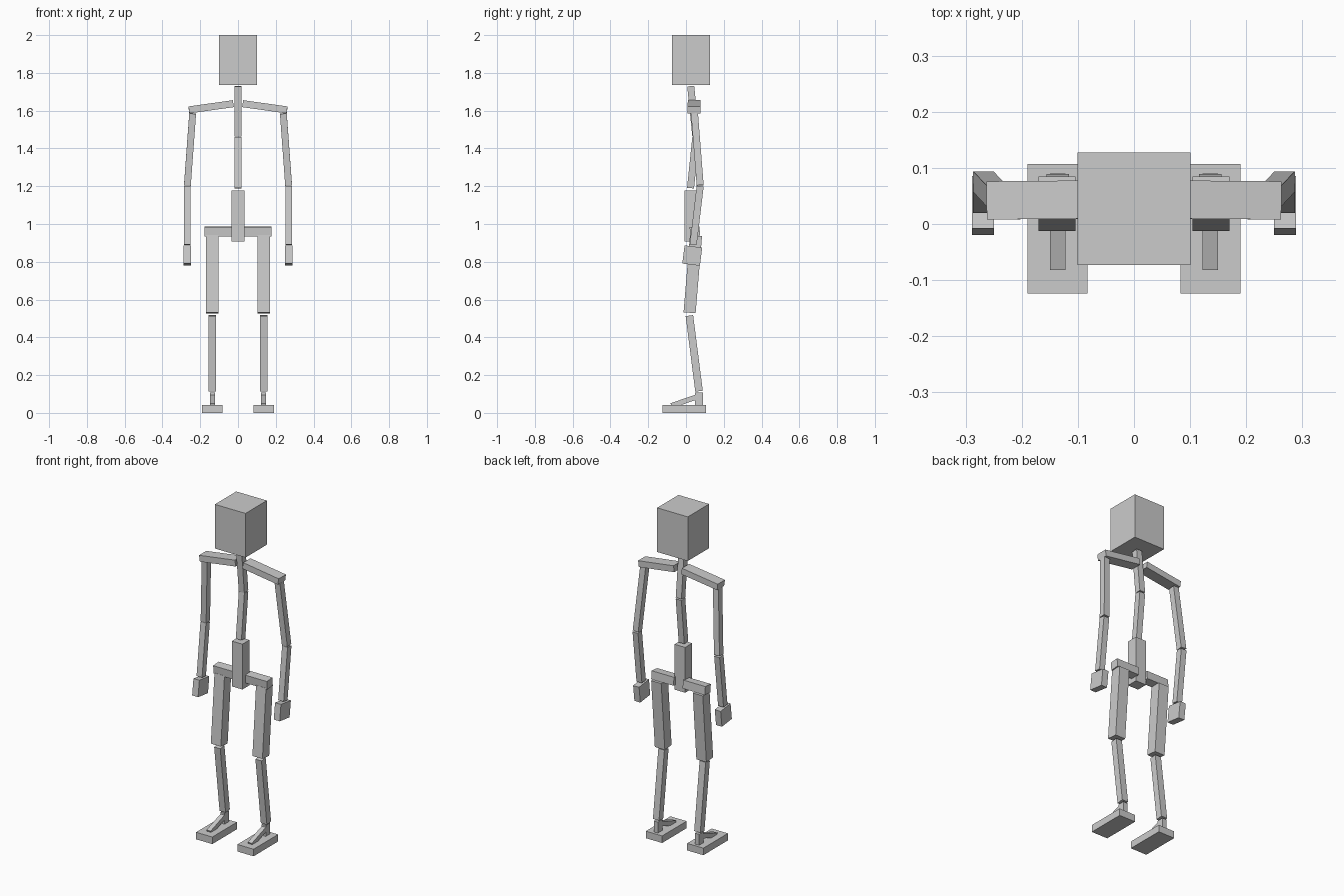
import bpy
from mathutils import Vector, Matrix


def beam(name, a, b, w, t, ref=(1, 0, 0), mirror=False):
    """Box from a to b; w is its width along ref, t its other thickness."""
    a, b, side = Vector(a), Vector(b), Vector(ref)
    axis = (b - a).normalized()
    side = (side - axis * side.dot(axis)).normalized()
    other = axis.cross(side)
    rot = Matrix((side, other, axis)).transposed().to_4x4()
    bpy.ops.mesh.primitive_cube_add(size=1)
    ob = bpy.context.object
    ob.name = name
    size = Matrix.Diagonal((w, t, (b - a).length, 1))
    ob.data.transform(Matrix.Translation((a + b) / 2) @ rot @ size)
    if mirror:
        ob.modifiers.new("Mirror", 'MIRROR')
    return ob


# Head, spine and pelvis
beam("head", (0, 0.027, 1.737), (0, 0.027, 2.0), 0.202, 0.201)
beam("upper_spine", (0, 0.052, 1.464), (0, 0.025, 1.73), 0.037, 0.037)
beam("lower_spine", (0, 0.024, 1.19), (0, 0.052, 1.46), 0.037, 0.037)
beam("pelvis", (0, 0.025, 0.908), (0, 0.025, 1.178), 0.07, 0.066)

# Shoulders and arms
beam("shoulder", (0.025, 0.044, 1.637), (0.26, 0.042, 1.604), 0.068, 0.037,
     ref=(0, 1, 0), mirror=True)
beam("upper_arm", (0.24, 0.045, 1.585), (0.268, 0.075, 1.205), 0.036, 0.037, mirror=True)
beam("forearm", (0.269, 0.075, 1.2), (0.269, 0.038, 0.89), 0.036, 0.037, mirror=True)
beam("hand", (0.269, 0.039, 0.881), (0.269, 0.027, 0.785), 0.039, 0.094, mirror=True)

# Hips and legs
beam("hip", (0.03, 0.047, 0.961), (0.177, 0.047, 0.961), 0.052, 0.049,
     ref=(0, 1, 0.08), mirror=True)
beam("thigh", (0.137, 0.053, 0.938), (0.137, 0.019, 0.53), 0.066, 0.064, mirror=True)
beam("shin", (0.136, 0.018, 0.515), (0.136, 0.069, 0.115), 0.04, 0.04, mirror=True)

# Ankles and feet
beam("ankle", (0.136, 0.069, 0.03), (0.136, 0.069, 0.107), 0.027, 0.042, mirror=True)
beam("foot_bone", (0.136, 0.07, 0.089), (0.136, -0.078, 0.038), 0.027, 0.027, mirror=True)
beam("foot", (0.136, -0.124, 0.021), (0.136, 0.107, 0.021), 0.107, 0.042, mirror=True)
